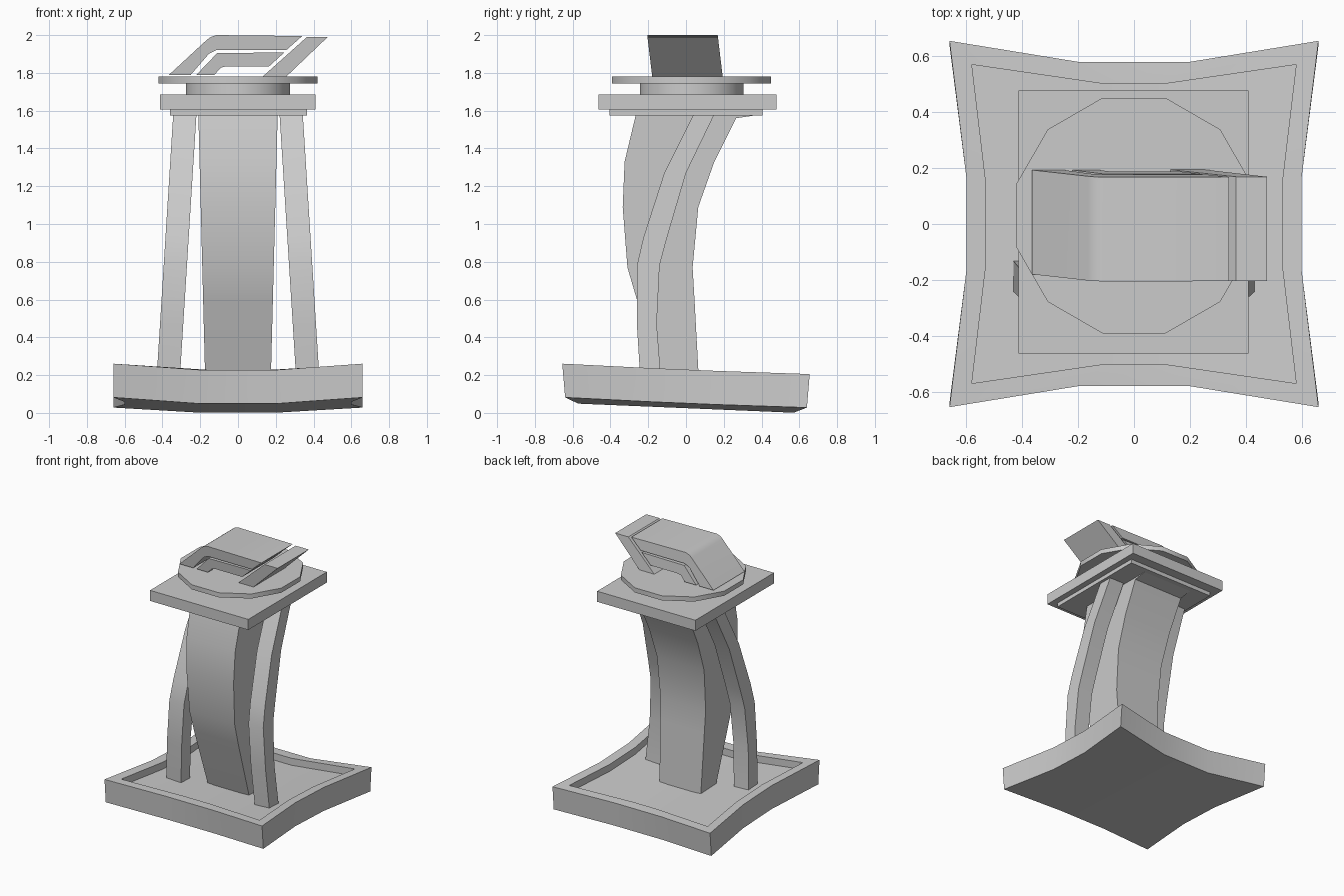
import bpy
import bmesh
import math

cube = bpy.data.objects.get("Cube")
if cube:
    bpy.data.objects.remove(cube, do_unlink=True)

GREY = (0.6, 0.6, 0.6, 1)
mat = bpy.data.materials.new("plain grey")
mat.use_nodes = True
mat.diffuse_color = GREY
mat.node_tree.nodes["Principled BSDF"].inputs["Base Color"].default_value = GREY


def finish(name, bm, angle=35):
    """Turn a bmesh into a shaded, coloured object."""
    bmesh.ops.recalc_face_normals(bm, faces=bm.faces)
    mesh = bpy.data.meshes.new(name)
    bm.to_mesh(mesh)
    bm.free()
    mesh.materials.append(mat)
    obj = bpy.data.objects.new(name, mesh)
    bpy.context.collection.objects.link(obj)
    bpy.ops.object.select_all(action='DESELECT')
    obj.select_set(True)
    bpy.context.view_layer.objects.active = obj
    bpy.ops.object.shade_smooth_by_angle(angle=math.radians(angle))
    return obj


def bridge(bm, rings):
    """Join consecutive closed rings of points with quads."""
    rings = [[bm.verts.new(p) for p in ring] for ring in rings]
    for a, b in zip(rings, rings[1:]):
        for i in range(len(a)):
            j = (i + 1) % len(a)
            bm.faces.new((a[i], a[j], b[j], b[i]))
    return rings


def loft(name, rings, angle=35):
    bm = bmesh.new()
    rings = bridge(bm, rings)
    bm.faces.new(rings[0])
    bm.faces.new(rings[-1])
    return finish(name, bm, angle)


def rect(x0, x1, y0, y1, z):
    return [(x0, y0, z), (x1, y0, z), (x1, y1, z), (x0, y1, z)]


def slab(name, x0, x1, y0, y1, z0, z1):
    return loft(name, [rect(x0, x1, y0, y1, z) for z in (z0, z1)])


def disc(name, radius, sides, z0, z1):
    turn = math.tau / sides
    return loft(name, [[(radius * math.cos((i + .5) * turn),
                         .03 + radius * math.sin((i + .5) * turn), z)
                        for i in range(sides)] for z in (z0, z1)])


# Base: tilted tray with pinched sides and raised corners
def tray_ring(corner, middle, side, z):
    (cx, cy), (mx, my), (sx, sy) = corner, middle, side
    right = [(mx, -my), (cx, -cy), (sx, -sy), (sx, sy), (cx, cy), (mx, my)]
    points = right + [(-x, -y) for x, y in right]
    return [(x, y, z - .042 * y + .03 * min(1, max(0, (abs(x) - .2) / .46)))
            for x, y in points]


outer = ((.66, .655), (.2, .58), (.6, .17))
lower = ((.66, .64), (.2, .57), (.6, .17))
inner = ((.58, .57), (.1, .5), (.53, .15))
bm = bmesh.new()
rings = bridge(bm, [tray_ring(*lower, .025), tray_ring(*outer, .203),
                    tray_ring(*inner, .203), tray_ring(*inner, .15)])
for ring in (rings[0], rings[-1]):
    bm.faces.new(ring[:6])
    bm.faces.new(ring[6:])
    bm.faces.new((ring[5], ring[6], ring[11], ring[0]))
finish("base_tray", bm)

# Central column: height, front and back of each section
column = [(.14, -.11, .07), (.6, -.26, .045), (.77, -.31, .035),
          (1.09, -.335, .065), (1.33, -.325, .15), (1.56, -.27, .265),
          (1.58, -.265, .4)]
rings = []
for z, front, back in column:
    half = .173 + .037 * (z - .15) / 1.43
    rings.append(rect(-half, half, front, back, z))
loft("central_column", rings)

# Curved legs on both sides, leaning inwards
leg = [(.15, -.24, -.13), (.47, -.26, -.155), (.78, -.26, -.14),
       (.93, -.225, -.1), (1.27, -.115, 0), (1.58, .04, .15)]
for name, side in (("left_leg", 1), ("right_leg", -1)):
    rings = []
    for z, front, back in leg:
        x = .31 - .09 * (z - .15) / 1.43
        rings.append(rect(side * x, side * (x + .123), front, back, z))
    loft(name, rings)

# Top plates and round turntable
slab("lower_plate", -.36, .365, -.405, .405, 1.575, 1.607)
slab("upper_plate", -.413, .41, -.463, .478, 1.605, 1.685)
disc("turntable_neck", .277, 24, 1.68, 1.75)
disc("turntable_disc", .436, 12, 1.745, 1.78)


# Angular head: slanted bands running front to back, leaning forwards
def band(name, profile):
    rings = []
    for y in (-.18, .193):
        rings.append([(x, y - .12 * (z - 1.79), z) for x, z in profile])
    return loft(name, rings)


band("head_outer_band", [(-.365, 1.79), (-.165, 1.975), (-.145, 1.99),
                         (-.115, 2), (.34, 1.995), (.255, 1.92),
                         (-.115, 1.92), (-.155, 1.9), (-.25, 1.79)])
band("head_inner_band", [(-.22, 1.79), (-.11, 1.905), (.245, 1.908),
                         (.165, 1.835), (-.06, 1.835), (-.09, 1.828),
                         (-.125, 1.79)])
band("head_side_bar", [(.365, 1.99), (.475, 1.99), (.255, 1.78), (.13, 1.78)])
